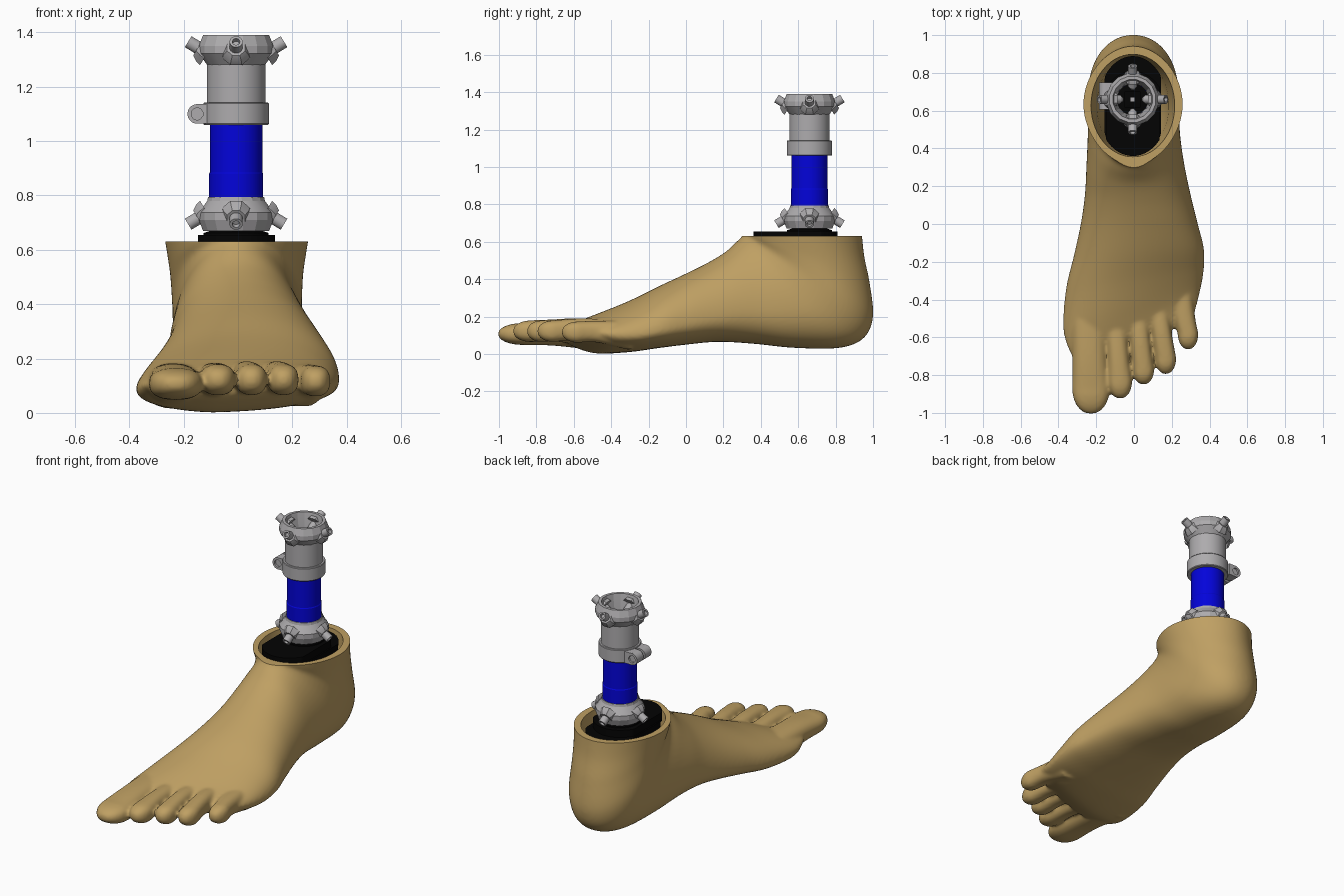
import bpy, bmesh, math
from mathutils import Vector, Matrix

if "Cube" in bpy.data.objects:
    bpy.data.objects.remove(bpy.data.objects["Cube"])

def material(name, rgb):
    m = bpy.data.materials.new(name)
    m.diffuse_color = (*rgb, 1)
    m.use_nodes = True
    m.node_tree.nodes["Principled BSDF"].inputs["Base Color"].default_value = m.diffuse_color
    return m

TAN = material("tan skin", (0.52, 0.35, 0.125))
GREY = material("grey metal", (0.42, 0.41, 0.42))
BLUE = material("blue tube", (0.001, 0.001, 0.70))
BLACK = material("black insert", (0.001, 0.001, 0.001))
CX, CY = -0.007, 0.66          # axis of the pylon

def build(name, parts, mat, angle=30):
    """parts: list of (rings, wrap); wrap joins last ring to first, else ends are capped."""
    bm = bmesh.new()
    for rings, wrap in parts:
        vs = [[bm.verts.new(p) for p in r] for r in rings]
        n, k = len(vs[0]), len(vs)
        for i in range(k if wrap else k - 1):
            a, b = vs[i], vs[(i + 1) % k]
            for j in range(n):
                bm.faces.new((a[j], a[(j + 1) % n], b[(j + 1) % n], b[j]))
        if not wrap:
            bm.faces.new(vs[0])
            bm.faces.new(vs[-1])
    bmesh.ops.recalc_face_normals(bm, faces=bm.faces)
    me = bpy.data.meshes.new(name)
    bm.to_mesh(me)
    bm.free()
    me.materials.append(mat)
    me.shade_smooth()
    me.set_sharp_from_angle(angle=math.radians(angle))
    ob = bpy.data.objects.new(name, me)
    bpy.context.collection.objects.link(ob)
    return ob

def revolve(profile, seg=40, mat=None, wrap=True):
    mat = mat or Matrix.Translation((CX, CY, 0))
    rings = []
    for r, z in profile:
        rings.append([mat @ Vector((r * math.cos(2 * math.pi * (i + .5) / seg),
                                    r * math.sin(2 * math.pi * (i + .5) / seg), z)) for i in range(seg)])
    return rings, wrap

def axis(a, b):
    """Matrix placing local z from a towards b."""
    a, b = Vector(a), Vector(b)
    return Matrix.Translation(a) @ (b - a).to_track_quat('Z', 'Y').to_matrix().to_4x4()

def curve_rows(rows, steps):
    """Catmull-Rom interpolation of parameter rows."""
    out = []
    for i in range(len(rows) - 1):
        p = [rows[max(i - 1, 0)], rows[i], rows[i + 1], rows[min(i + 2, len(rows) - 1)]]
        for s in range(steps):
            t = s / steps
            out.append([.5 * (2 * b + (c - a) * t + (2 * a - 5 * b + 4 * c - d) * t * t
                              + (3 * b - a - 3 * c + d) * t ** 3) for a, b, c, d in zip(*p)])
    return out + [list(rows[-1])]

def power(v, e):
    return math.copysign(abs(v) ** e, v)

# Foot body: top y,z / bottom y,z / left x / right x / widest fraction / skew / roundness
sections = [
    (-.61, .14, -.61, .065, -.325, .295, .5, .27, 1),
    (-.575, .165, -.575, .04, -.345, .315, .5, .27, 1),
    (-.46, .215, -.46, .002, -.375, .345, .6, .24, .9),
    (-.30, .285, -.30, .008, -.36, .368, .68, .12, .88),
    (-.15, .36, -.15, .03, -.318, .37, .7, .05, .85),
    (0, .43, 0, .05, -.282, .338, .7, 0, .85),
    (.12, .49, .17, .065, -.26, .30, .68, 0, .85),
    (.21, .545, .36, .055, -.252, .268, .62, 0, .85),
    (.27, .60, .58, .033, -.245, .245, .6, 0, .85),
    (.30, .63, .82, .033, -.24, .238, .58, 0, .88),
    (.305, .64, .95, .085, -.24, .235, .55, 0, .92),
    (.31, .645, 1.0, .2, -.242, .235, .55, 0, .95),
    (.31, .65, .982, .38, -.25, .24, .5, 0, 1),
    (.31, .66, .952, .53, -.262, .252, .5, 0, 1.04),
    (.31, .69, .937, .69, -.278, .268, .5, 0, 1.06)]
body = []
for yt, zt, yb, zb, xl, xr, m, k, round_ in curve_rows(sections, 6):
    ring = []
    for i in range(64):
        a = 2 * math.pi * i / 64
        c, s = math.cos(a), math.sin(a)
        e = max(1, round_) if c > 0 else round_
        t = m - power(c, e) * (m if c > 0 else 1 - m)
        x = (xl + xr) / 2 + (xr - xl) / 2 * power(s, e)
        lift = max(k, 0) * .25 * max(0, x + .1) * t      # ball of the foot rises to the outer side
        ring.append((x, yt + (yb - yt) * t + k * x, zt + (zb - zt) * t + lift))
    body.append(ring)

# Toes: rows of x, y, z, half width, half height, then the tip y
toes = [
    ([(-.24, -.45, .10, .10, .085), (-.235, -.7, .112, .092, .068), (-.228, -.87, .107, .1, .059)], -1.005),
    ([(-.10, -.45, .10, .065, .08), (-.085, -.68, .125, .056, .06), (-.073, -.83, .122, .064, .058)], -.925),
    ([(.015, -.42, .10, .06, .085), (.034, -.62, .13, .053, .06), (.05, -.77, .122, .057, .058)], -.85),
    ([(.12, -.38, .10, .06, .085), (.146, -.57, .13, .053, .06), (.168, -.71, .122, .056, .058)], -.795),
    ([(.24, -.30, .10, .07, .08), (.264, -.48, .12, .058, .058), (.286, -.58, .117, .055, .057)], -.665)]
parts = [(body, False)]
for rows, tip in toes:
    path = curve_rows(rows, 6)
    x, y, z, rx, rz = path[-1]
    for d in (15, 30, 45, 60, 73, 84):
        s, c = math.sin(math.radians(d)), math.cos(math.radians(d))
        path.append((x, y + (tip - y) * s, z, rx * c ** .9, rz * c ** .9))
    parts.append(([[(x + rx * power(math.cos(a), .82), y, z + rz * power(math.sin(a), .82))
                    for a in [2 * math.pi * i / 28 for i in range(28)]]
                   for x, y, z, rx, rz in path], False))
foot = build("foot_shell", parts, TAN)

def ellipse(cy, z, rx, ry, clamp=9, n=56):
    return [(max(-clamp, min(clamp, rx * math.cos(2 * math.pi * i / n))) - .006,
             cy + ry * math.sin(2 * math.pi * i / n), z) for i in range(n)]

# Cutters: flat ankle top and hollow ankle socket
top_cut = build("top_cutter", [([ellipse(.6, z, 1, 1) for z in (.63, .9)], False)], TAN)
cavity = build("cavity_cutter", [([ellipse(.627, z, rx, ry) for z, rx, ry in
    ((.12, .11, .17), (.25, .17, .245), (.45, .19, .262), (.6, .218, .27), (.7, .23, .274))], False)], TAN)
bpy.context.view_layer.objects.active = foot
rm = foot.modifiers.new("blend", 'REMESH')
rm.mode, rm.voxel_size = 'VOXEL', .009
sm = foot.modifiers.new("soften", 'SMOOTH')
sm.factor, sm.iterations = .5, 10
for cutter in (top_cut, cavity):
    cutter.hide_render = True
    bo = foot.modifiers.new(cutter.name, 'BOOLEAN')
    bo.operation, bo.solver, bo.object = 'DIFFERENCE', 'EXACT', cutter
for mod in list(foot.modifiers):
    bpy.ops.object.modifier_apply(modifier=mod.name)
for cutter in (top_cut, cavity):
    bpy.data.objects.remove(cutter)
foot.data.materials.clear()
foot.data.materials.append(TAN)
foot.data.shade_smooth()
foot.data.set_sharp_from_angle(angle=math.radians(40))

# Black core in the ankle with its raised top plate
build("ankle_core", [([ellipse(.627, z, rx, ry, .15) for z, rx, ry in
    ((.13, .1, .16), (.25, .15, .235), (.45, .17, .255), (.61, .185, .262))], False)], BLACK)
build("top_plate", [([ellipse(.585, z, .18, .225, .142) for z in (.6, .655)], False)], BLACK)

# Pyramid connector on the plate
build("pyramid_base", [revolve([(.12, .65), (.12, .662), (.09, .672)], 32, wrap=False)], BLACK)
build("pyramid", [revolve([(.06, .66), (.045, .69), (.06, .74), (.02, .745)], 4, wrap=False)], BLACK)
build("pyramid_tip", [revolve([(.015, .744), (.015, .75)], 4, wrap=False)], GREY)

# Blue pylon tube, hollow
build("pylon_tube", [revolve([(.1, .77), (.1, .88), (.097, .885), (.097, 1.1), (.082, 1.1), (.082, .77)])], BLUE)

# Upper clamp sleeve and collar
build("clamp_sleeve", [revolve([(.108, 1.12), (.108, 1.29), (.085, 1.29), (.085, 1.12)])], GREY)
build("clamp_collar", [revolve([(.118, 1.06), (.121, 1.064), (.121, 1.138), (.118, 1.142), (.095, 1.142), (.095, 1.06)])], GREY)

# Clamp lug: two eyes with a bolt between them
lug = []
for y0, y1 in ((.605, .668), (.684, .748)):
    lug.append(revolve([(.036, 0), (.036, y1 - y0), (.022, y1 - y0), (.022, 0)], 24,
                       axis((-.15, y0, 1.1), (-.15, y1, 1.1))))
    lug.append(([[(x, y, z) for x, z in ((-.15, 1.064), (-.1, 1.064), (-.1, 1.136), (-.15, 1.136), (-.125, 1.1))]
                 for y in (y0, y1)], False))
lug.append(revolve([(.0225, 0), (.0225, .12)], 24, axis((-.15, .617, 1.1), (-.15, .74, 1.1)), False))
build("clamp_lug", lug, GREY)

# Cup adapters with four tilted set screws each; lower one is flipped
for name, flip in (("upper_adapter", False), ("lower_adapter", True)):
    f = lambda z: 2.06 - z if flip else z
    cup = [revolve([(r, f(z)) for r, z in ((.105, 1.265), (.108, 1.28), (.14, 1.322), (.14, 1.35), (.124, 1.39),
                                           (.106, 1.39), (.09, 1.32), (.083, 1.265))], 16)]
    screws = []
    for q in range(4):
        dx, dy = math.cos(q * math.pi / 2), math.sin(q * math.pi / 2)
        at = lambda r, z: (CX + dx * r, CY + dy * r, f(z))
        m = axis(at(.055, 1.292), at(.17, 1.362))
        cup.append(revolve([(.055, .06), (.05, .08), (.036, .1)], 8, m, False))
        screws.append(revolve([(.012, 0), (.024, .018), (.024, .142), (.014, .142), (.012, .125)], 16, m, False))
    build(name, cup, GREY, 20)
    build(name + "_screws", screws, GREY)
